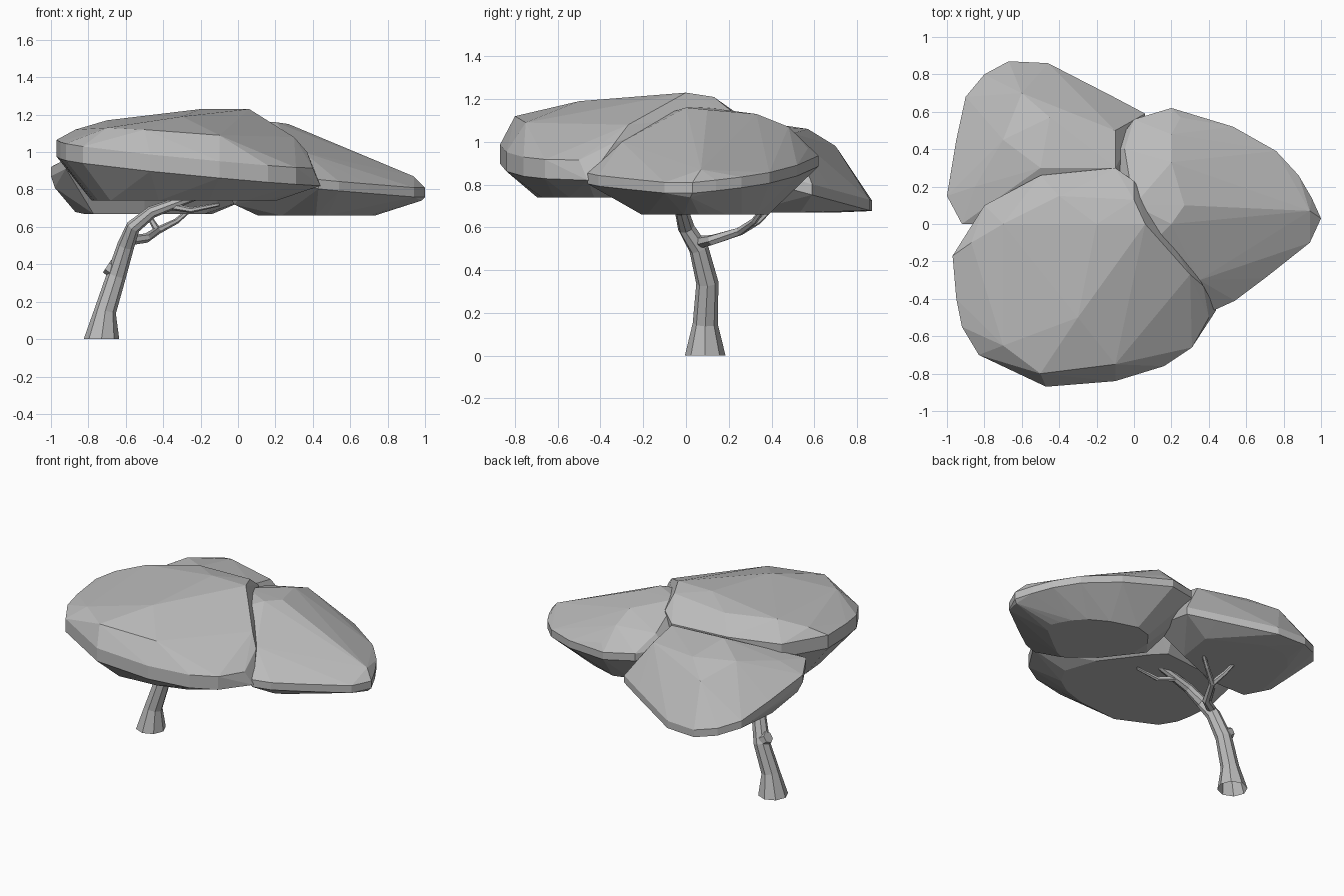
import bpy
import bmesh
from math import cos, sin, tau
from mathutils import Vector

default_cube = bpy.data.objects.get("Cube")
if default_cube:
    bpy.data.objects.remove(default_cube, do_unlink=True)

# One plain grey for the whole tree
grey = bpy.data.materials.new("plain_grey")
grey.use_nodes = True
grey_colour = (0.5, 0.5, 0.5, 1)
grey.diffuse_color = grey_colour
grey.node_tree.nodes["Principled BSDF"].inputs["Base Color"].default_value = grey_colour


def finish(mesh_builder, name):
    """Turn a bmesh into a flat shaded grey object."""
    bmesh.ops.recalc_face_normals(mesh_builder, faces=mesh_builder.faces)
    mesh = bpy.data.meshes.new(name)
    mesh_builder.to_mesh(mesh)
    mesh_builder.free()
    mesh.materials.append(grey)
    tree_part = bpy.data.objects.new(name, mesh)
    bpy.context.collection.objects.link(tree_part)


def foliage(name, centre, outline, slope, thickness, underside, shrink, bulges):
    """Faceted leaf mass: a tilted rim band, a smaller flat underside and bulging corners."""
    middle = Vector(centre)
    corners = [Vector(corner) for corner in bulges]
    for x, y in outline:
        outward = Vector((x - middle.x, y - middle.y, 0))
        tilt = outward.x * slope[0] + outward.y * slope[1]
        for height in (tilt + thickness, tilt - thickness):
            corners.append(middle + outward + Vector((0, 0, height)))
        bottom = middle + outward * shrink
        bottom.z = underside
        corners.append(bottom)

    mesh_builder = bmesh.new()
    for corner in corners:
        mesh_builder.verts.new(corner)
    hull = bmesh.ops.convex_hull(mesh_builder, input=mesh_builder.verts)
    inside = [item for item in hull["geom_interior"] if isinstance(item, bmesh.types.BMVert)]
    bmesh.ops.delete(mesh_builder, geom=inside, context="VERTS")
    finish(mesh_builder, name)


def limb(name, path, thick, thin, sides=6, flare=None):
    """Tapered tube along a path; a flare widens the foot and leaves it open."""
    mesh_builder = bmesh.new()
    centres = [Vector(point) for point in path]
    last = len(centres) - 1
    rings = []
    for index, centre in enumerate(centres):
        radius = thick + (thin - thick) * index / last
        direction = centres[min(index + 1, last)] - centres[max(index - 1, 0)]
        if flare and index == 0:
            radius = flare
            direction = Vector((0, 0, 1))
        direction.normalize()
        side = Vector((0, 1, 0)).cross(direction).normalized()
        other = direction.cross(side)
        ring = []
        for step in range(sides):
            angle = tau * step / sides
            offset = side * cos(angle) + other * sin(angle)
            ring.append(mesh_builder.verts.new(centre + offset * radius))
        rings.append(ring)

    for lower, upper in zip(rings, rings[1:]):
        for step in range(sides):
            following = (step + 1) % sides
            mesh_builder.faces.new((lower[step], lower[following], upper[following], upper[step]))
    mesh_builder.faces.new(rings[-1])
    if not flare:
        mesh_builder.faces.new(rings[0][::-1])
    finish(mesh_builder, name)


# Broad front leaf mass
foliage(
    "front_foliage",
    centre=(-0.3, -0.25, 0.95),
    outline=[(-0.97, -0.17), (-0.95, -0.4), (-0.92, -0.55), (-0.83, -0.7), (-0.47, -0.87),
             (-0.1, -0.84), (0.16, -0.76), (0.31, -0.66), (0.4, -0.5), (0.3, -0.2),
             (0, 0.2), (-0.1, 0.3), (-0.5, 0.26), (-0.8, 0.1)],
    slope=(-0.1, 0.04),
    thickness=0.045,
    underside=0.74,
    shrink=0.72,
    bulges=[(-0.2, 0, 1.23), (0.06, 0, 1.23), (0, 0.13, 1.21), (-0.7, 0, 1.17),
            (-0.87, -0.1, 1.12), (-0.3, -0.5, 1.19), (-0.5, -0.8, 1.12), (-0.7, -0.65, 1.13),
            (-0.1, -0.75, 1.09), (0.3, -0.27, 1.08), (0.37, -0.33, 1), (0.44, -0.46, 0.82),
            (-0.4, 0.15, 1.19), (-0.1, 0.3, 1.09), (-0.5, 0.26, 1.09), (0, 0.23, 1.13)],
)

# Left leaf mass, sloping down to its outer tip and running in under the front mass
foliage(
    "left_foliage",
    centre=(0.4, 0.1, 0.86),
    outline=[(0, 0.56), (0.2, 0.62), (0.53, 0.52), (0.76, 0.39), (0.88, 0.26), (0.95, 0.14),
             (1, 0.03), (0.94, -0.1), (0.7, -0.29), (0.54, -0.41), (0.43, -0.46),
             (0.1, -0.2), (-0.13, 0.1), (-0.12, 0.4)],
    slope=(-0.12, 0.05),
    thickness=0.025,
    underside=0.66,
    shrink=0.55,
    bulges=[(0, 0.1, 1.16), (0.2, 0, 1.16), (0.27, 0.1, 1.15), (0.2, 0.33, 1.13),
            (0.43, 0.1, 1.06), (0.2, 0.48, 1.07), (0.25, 0.57, 0.97), (0.1, -0.1, 1.13),
            (0.35, -0.3, 1), (0.94, 0.07, 0.87), (0.98, 0.02, 0.74), (-0.02, 0.1, 0.72),
            (-0.05, 0.4, 1.05)],
)

# Rear right leaf mass, with a low lip at the back
foliage(
    "rear_foliage",
    centre=(-0.5, 0.43, 0.82),
    outline=[(-1, 0.15), (-0.95, 0.45), (-0.9, 0.68), (-0.8, 0.8), (-0.67, 0.87),
             (-0.46, 0.86), (-0.28, 0.75), (-0.11, 0.68), (0.06, 0.59), (-0.92, 0),
             (-0.5, 0), (0, 0.2)],
    slope=(0, -0.27),
    thickness=0.025,
    underside=0.67,
    shrink=0.65,
    bulges=[(-0.7, 0.45, 1.05), (-0.45, 0.57, 1.06), (-0.5, 0.3, 1.1), (-0.1, 0.5, 1.04),
            (-0.1, 0.3, 1.08), (-0.85, 0.2, 1), (-0.6, 0.7, 0.98), (-0.98, 0.18, 0.81),
            (-0.87, 0.3, 0.68)],
)

# Leaning trunk, flared at the open foot, with a cut-off knot
limb("trunk", [(-0.73, 0.09, 0), (-0.71, 0.09, 0.15), (-0.65, 0.1, 0.34), (-0.6, 0.06, 0.5),
               (-0.56, 0, 0.6), (-0.46, -0.02, 0.68), (-0.3, -0.03, 0.74), (-0.18, -0.04, 0.78)],
     thick=0.065, thin=0.02, sides=8, flare=0.095)
limb("trunk_knot", [(-0.64, 0.1, 0.35), (-0.7, 0.1, 0.39)], thick=0.045, thin=0.04)

# Thin side branches reaching under the leaves
fork = (-0.43, 0.25, 0.58)
limb("rear_branch", [(-0.59, 0.06, 0.53), (-0.49, 0.12, 0.54), fork], thick=0.03, thin=0.02)
limb("rear_inner_twig", [fork, (-0.33, 0.32, 0.63), (-0.2, 0.4, 0.74)], thick=0.02, thin=0.01)
limb("rear_outer_twig", [fork, (-0.46, 0.34, 0.63), (-0.5, 0.42, 0.71)], thick=0.02, thin=0.01)
limb("front_twig", [(-0.36, -0.02, 0.71), (-0.25, -0.07, 0.69), (-0.1, -0.09, 0.72)],
     thick=0.02, thin=0.01)
